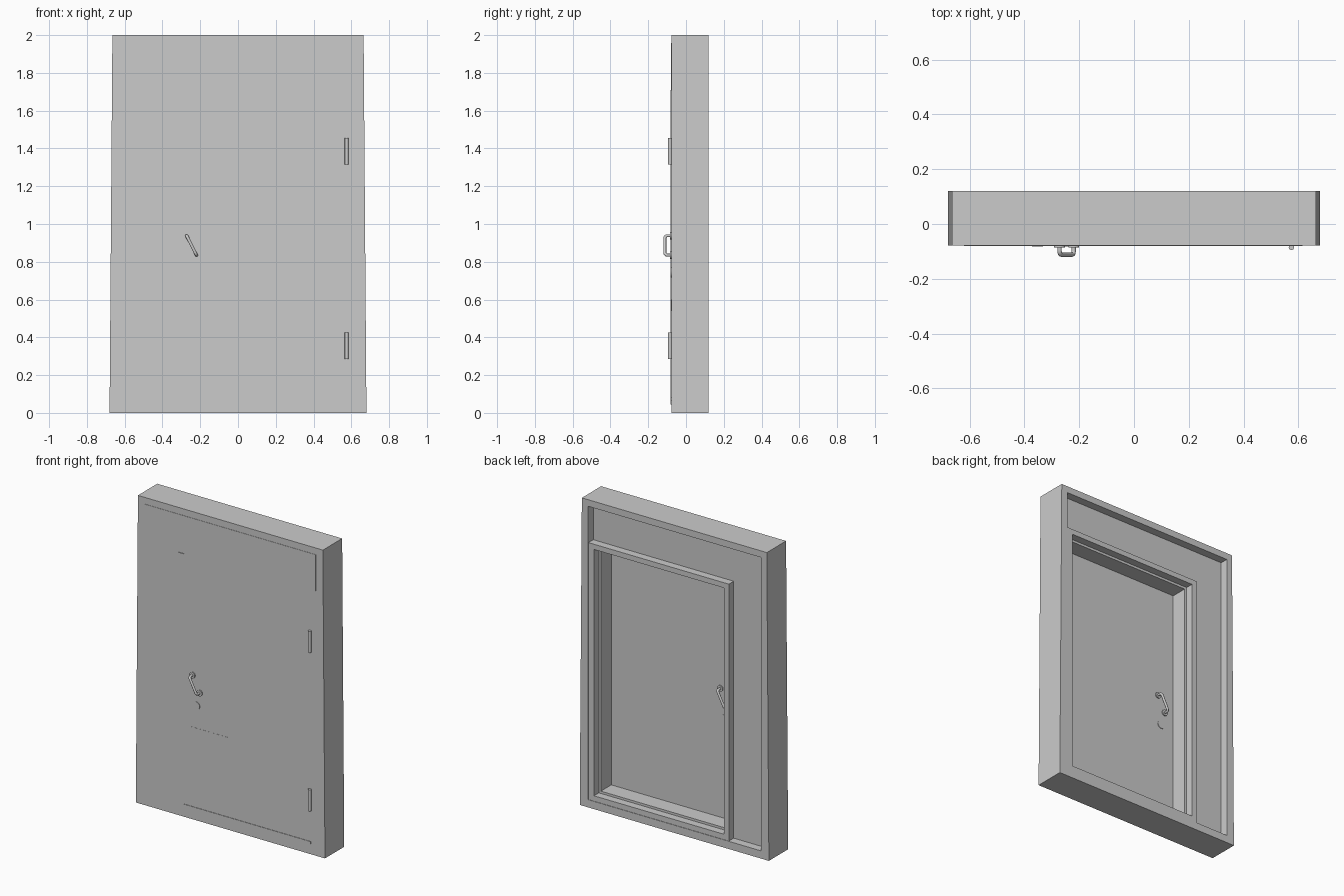
import bpy, bmesh, math
from mathutils import Vector

if "Cube" in bpy.data.objects:
    bpy.data.objects.remove(bpy.data.objects["Cube"])


def make(name, bm):
    bmesh.ops.recalc_face_normals(bm, faces=bm.faces)
    me = bpy.data.meshes.new(name)
    bm.to_mesh(me)
    bm.free()
    ob = bpy.data.objects.new(name, me)
    bpy.context.collection.objects.link(ob)
    return ob


def prism(name, outline, y0, y1):
    """Extrude an x/z outline from y0 to y1."""
    bm = bmesh.new()
    face = bm.faces.new([bm.verts.new((x, y0, z)) for x, z in outline])
    out = bmesh.ops.extrude_face_region(bm, geom=[face])["geom"]
    bmesh.ops.translate(bm, vec=(0, y1 - y0, 0),
                        verts=[v for v in out if isinstance(v, bmesh.types.BMVert)])
    return make(name, bm)


def box(name, x0, x1, y0, y1, z0, z1):
    return prism(name, [(x0, z0), (x1, z0), (x1, z1), (x0, z1)], y0, y1)


def cut(ob, cutter):
    mod = ob.modifiers.new("cut", "BOOLEAN")
    mod.operation, mod.solver, mod.object = "DIFFERENCE", "EXACT", cutter
    bpy.context.view_layer.objects.active = ob
    bpy.ops.object.modifier_apply(modifier=mod.name)
    bpy.data.objects.remove(cutter)


def cylinder(name, loc, r, depth, axis="Z", sides=24):
    rot = (math.pi / 2, 0, 0) if axis == "Y" else (0, 0, 0)
    bpy.ops.mesh.primitive_cylinder_add(vertices=sides, radius=r, depth=depth,
                                        location=loc, rotation=rot)
    ob = bpy.context.object
    ob.name = name
    bpy.ops.object.shade_smooth_by_angle()
    return ob


FRONT, BACK, DOOR_BACK = -0.078, 0.12, -0.04

# Tapered surround, hollowed from the back
wall = prism("door_surround", [(-0.68, 0), (0.68, 0), (0.665, 2), (-0.665, 2)], FRONT, BACK)
cut(wall, box("recess_cutter", -0.625, 0.62, 0.067, 0.2, 0.05, 1.957))
cut(wall, box("opening_cutter", -0.34, 0.565, DOOR_BACK, 0.2, 0.10, 1.67))

# Raised frame around the door opening on the back
frame = box("back_door_frame", -0.39, 0.62, 0.067, 0.117, 0.05, 1.72)
cut(frame, box("frame_cutter", -0.355, 0.58, 0, 0.2, 0.085, 1.686))

# Thin L-shaped side and top panel on the front
prism("side_and_top_panel", [(-0.62, 0.3), (-0.39, 0.3), (-0.39, 1.72), (0.615, 1.72),
                             (0.615, 1.957), (-0.62, 1.957)], FRONT - 0.002, FRONT + 0.002)

# Closing strip, weather bar and letter plate
box("closing_strip", -0.372, -0.332, FRONT - 0.004, FRONT + 0.002, 0.045, 1.71)
box("weather_bar", -0.332, 0.578, FRONT - 0.003, FRONT + 0.002, 0.066, 0.083)
box("letter_plate", -0.28, 0.0, FRONT - 0.001, FRONT + 0.002, 0.54, 0.60)

# Hinge barrels
for i, z in enumerate((0.355, 1.385)):
    cylinder(f"hinge_{i}", (0.575, FRONT - 0.007, z), 0.01, 0.14, sides=16)


def handle(name, face_y, out, top, bottom):
    """Bent tube handle with a rose at each end and a lock disc below."""
    a, b = (Vector((x, face_y, z)) for x, z in (top, bottom))
    d, n = (b - a).normalized(), Vector((0, out, 0))
    reach, bend = 0.034, 0.014
    pts = [a]
    # rounded corners of the U-shaped path
    for base, s in ((a, 1), (b, -1)):
        arc = [base + n * (reach - bend + bend * math.sin(t)) + d * s * bend * (1 - math.cos(t))
               for t in (k * math.pi / 10 for k in range(6))]
        pts += arc if s == 1 else arc[::-1]
    pts.append(b)
    cu = bpy.data.curves.new(name, "CURVE")
    cu.dimensions, cu.bevel_depth, cu.bevel_resolution = "3D", 0.008, 3
    cu.use_fill_caps = True
    sp = cu.splines.new("POLY")
    sp.points.add(len(pts) - 1)
    for p, co in zip(sp.points, pts):
        p.co = (*co, 1)
    bpy.context.collection.objects.link(bpy.data.objects.new(name, cu))
    for i, p in enumerate((a, b)):
        cylinder(f"{name}_rose_{i}", p + n * 0.003, 0.02, 0.008, "Y")
    cylinder(f"{name}_lock_disc", ((a.x + b.x) / 2, face_y + out * 0.001, 0.745),
             0.027, 0.005, "Y")


handle("front_handle", FRONT, -1, (-0.272, 0.938), (-0.22, 0.835))
handle("back_handle", DOOR_BACK, 1, (-0.22, 0.938), (-0.272, 0.835))
